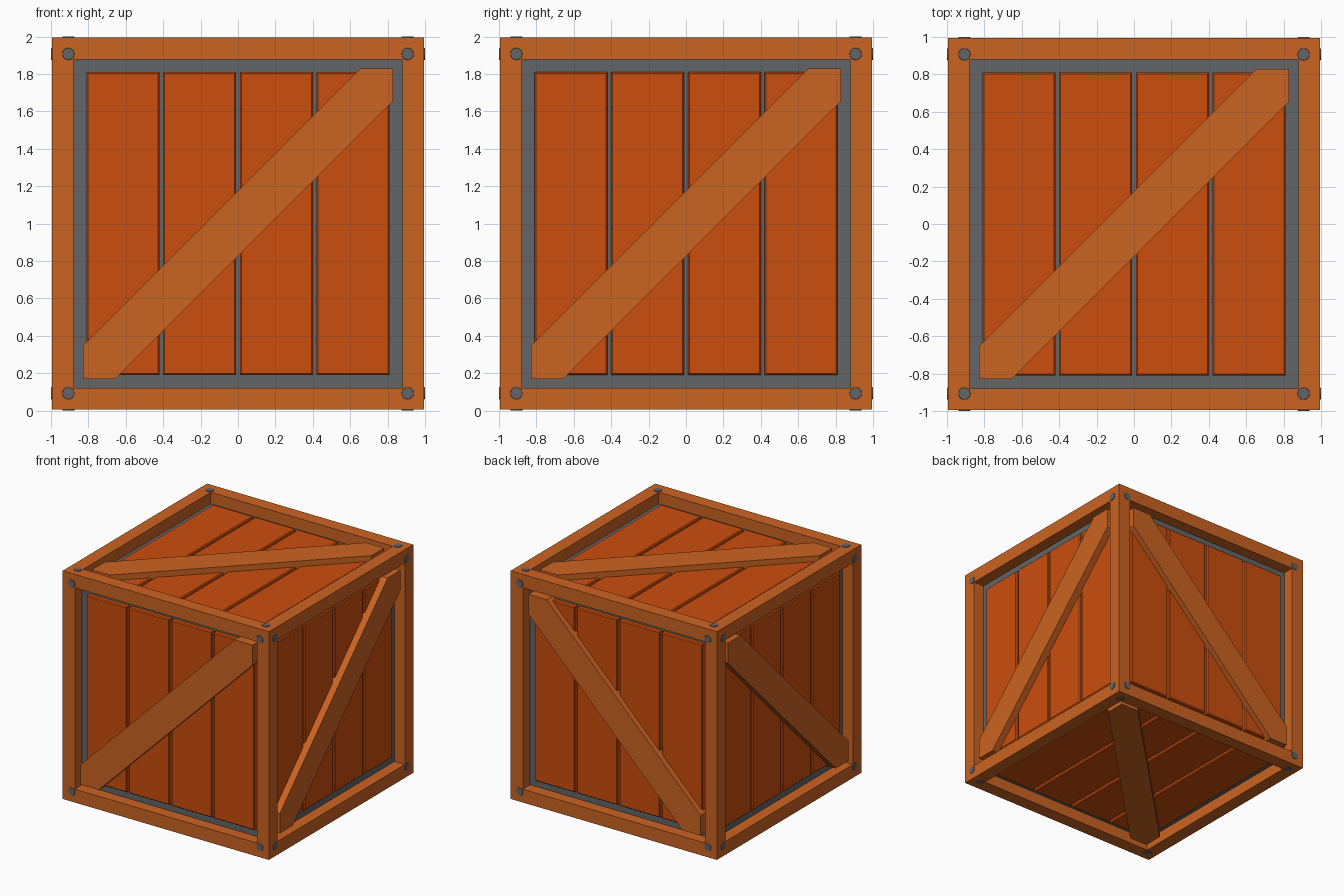
import bpy
import bmesh
from mathutils import Matrix, Vector

default = bpy.data.objects.get("Cube")
if default:
    bpy.data.objects.remove(default, do_unlink=True)

HALF = 0.995      # half size of the wooden body
INNER = 0.83      # half size of each recessed opening
RECESS = 0.1      # depth of the opening
GAP = 0.02        # groove between planks
CENTER = Vector((0, 0, 1))


def material(name, color):
    mat = bpy.data.materials.new(name)
    mat.use_nodes = True
    mat.diffuse_color = (*color, 1)
    bsdf = mat.node_tree.nodes["Principled BSDF"]
    bsdf.inputs["Base Color"].default_value = (*color, 1)
    bsdf.inputs["Roughness"].default_value = 0.8
    return mat


frame_wood = material("frame wood", (0.60, 0.125, 0.016))
plank_wood = material("plank wood", (0.60, 0.075, 0.004))
grey_metal = material("grey metal", (0.125, 0.13, 0.135))


def finish(bm, name, *mats):
    bmesh.ops.recalc_face_normals(bm, faces=bm.faces)
    mesh = bpy.data.meshes.new(name)
    bm.to_mesh(mesh)
    bm.free()
    for mat in mats:
        mesh.materials.append(mat)
    obj = bpy.data.objects.new(name, mesh)
    bpy.context.collection.objects.link(obj)
    return obj


def side_matrix(u, v, n):
    """Local axes of one crate side; origin on the outer surface."""
    m = Matrix((u, v, n)).transposed().to_4x4()
    m.translation = CENTER + Vector(n) * HALF
    return m


def add_box(bm, low, high):
    low, high = Vector(low), Vector(high)
    place = Matrix.Translation((low + high) / 2) @ Matrix.Diagonal((*(high - low), 1))
    return bmesh.ops.create_cube(bm, size=1, matrix=place)["verts"]


def build_frame():
    bm = bmesh.new()
    bmesh.ops.create_cube(bm, size=2 * HALF, matrix=Matrix.Translation(CENTER))
    panels = list(bm.faces)
    bmesh.ops.inset_individual(bm, faces=panels, thickness=HALF - INNER)
    # Push every opening inward, leaving a grey backing
    panels = bmesh.ops.extrude_discrete_faces(bm, faces=panels)["faces"]
    for face in panels:
        face.normal_update()
        shift = -face.normal * RECESS
        for vert in face.verts:
            vert.co += shift
        face.material_index = 1
    finish(bm, "crate_frame", frame_wood, grey_metal)


def build_planks(name, m, depth):
    bm = bmesh.new()
    pitch = (2 * INNER - GAP) / 4
    edge = INNER - GAP
    for i in range(4):
        left = -INNER + GAP + i * pitch
        add_box(bm, (left, -edge, -RECESS - 0.01),
                (left + pitch - GAP, edge, -depth))
    # Ease the outer edges of each plank
    rim = [e for e in bm.edges if all(v.co.z > -RECESS for v in e.verts)]
    bmesh.ops.bevel(bm, geom=rim, offset=0.008, segments=1, affect='EDGES')
    bm.transform(m)
    finish(bm, name + "_planks", plank_wood)


def build_brace(name, m):
    bm = bmesh.new()
    a, b = INNER, INNER - 0.175
    outline = [(-a, -a), (-b, -a), (a, b), (a, a), (b, a), (-a, -b)]
    face = bm.faces.new([bm.verts.new((x, y, -RECESS)) for x, y in outline])
    top = bmesh.ops.extrude_face_region(bm, geom=[face])["geom"]
    for v in top:
        if isinstance(v, bmesh.types.BMVert):
            v.co.z = -0.01
    bm.transform(m)
    finish(bm, name + "_brace", frame_wood)


def build_bolts(name, m):
    bm = bmesh.new()
    for x in (-0.907, 0.907):
        for y in (-0.907, 0.907):
            bmesh.ops.create_cone(bm, cap_ends=True, segments=16, radius1=0.034,
                                  radius2=0.031, depth=0.01,
                                  matrix=Matrix.Translation((x, y, 0)))
    bm.transform(m)
    finish(bm, name + "_bolts", grey_metal)


build_frame()

# Opposite sides share the same plank and brace directions
X, Y, Z = (1, 0, 0), (0, 1, 0), (0, 0, 1)
sides = [
    ("front", X, Z, (0, -1, 0), 0.06),
    ("back", X, Z, Y, 0.06),
    ("right", Y, Z, X, 0.07),
    ("left", Y, Z, (-1, 0, 0), 0.07),
    ("top", X, Y, Z, 0.06),
    ("bottom", X, Y, (0, 0, -1), 0.06),
]
for name, u, v, n, depth in sides:
    m = side_matrix(u, v, n)
    build_planks(name, m, depth)
    build_brace(name, m)
    build_bolts(name, m)
